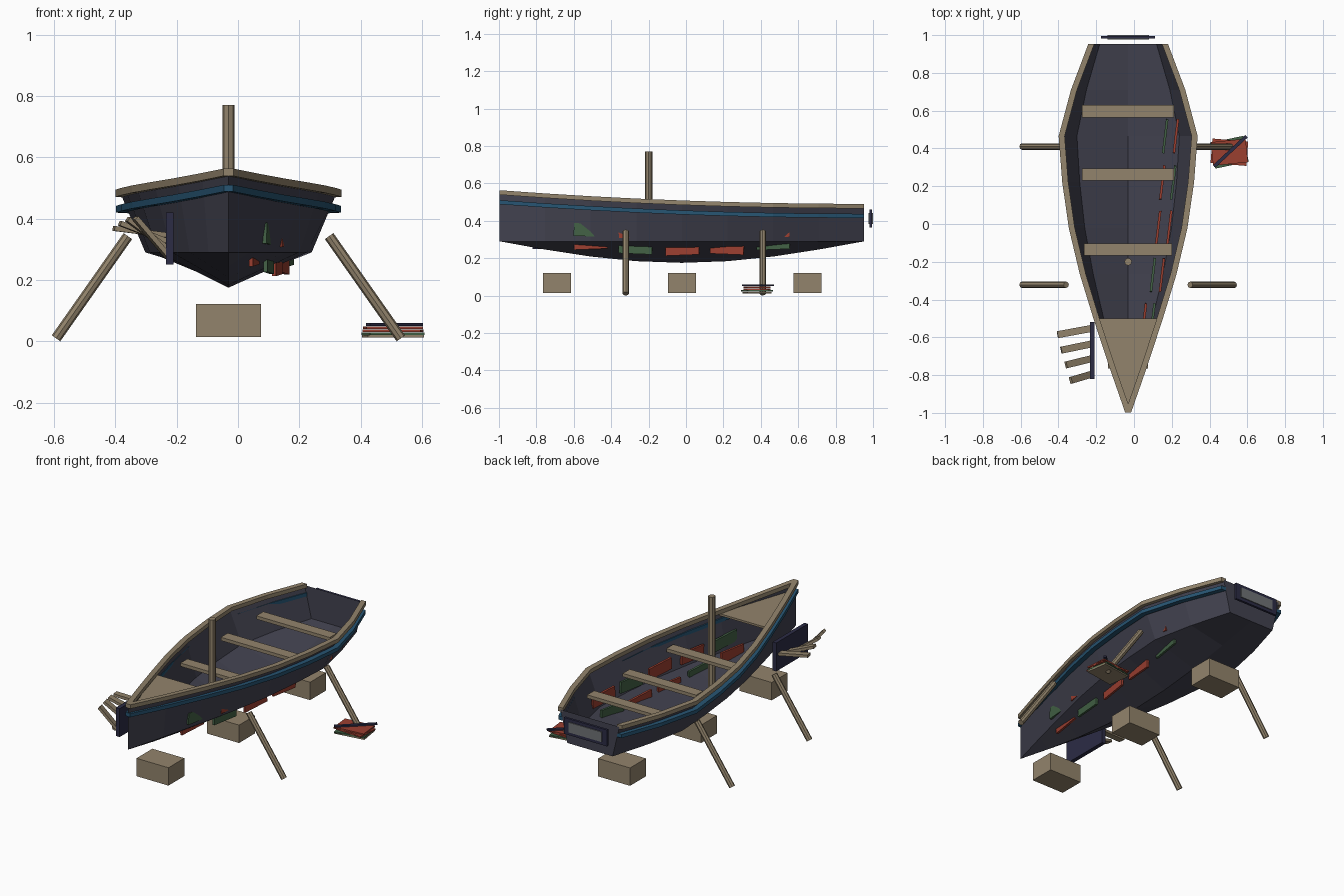
import bpy, bmesh, math
from mathutils import Vector, Matrix

if "Cube" in bpy.data.objects:
    bpy.data.objects.remove(bpy.data.objects["Cube"])

CX = -0.031  # hull centreline


def mat(name, r, g, b):
    m = bpy.data.materials.new(name)
    m.diffuse_color = (r, g, b, 1)
    m.use_nodes = True
    m.node_tree.nodes["Principled BSDF"].inputs["Base Color"].default_value = m.diffuse_color
    return m


SLATE = mat("slate", 0.055, 0.055, 0.08)
WOOD = mat("wood", 0.29, 0.23, 0.15)
BLUE = mat("blue", 0.02, 0.09, 0.17)
RED = mat("red", 0.33, 0.05, 0.03)
GREEN = mat("green", 0.055, 0.12, 0.06)
NAVY = mat("navy", 0.025, 0.025, 0.06)
GREY = mat("grey", 0.16, 0.17, 0.18)


def from_bm(name, bm, m):
    bmesh.ops.recalc_face_normals(bm, faces=bm.faces)
    me = bpy.data.meshes.new(name)
    bm.to_mesh(me)
    bm.free()
    ob = bpy.data.objects.new(name, me)
    bpy.context.collection.objects.link(ob)
    me.materials.append(m)
    return ob


def box(name, c, size, m, rot=None):
    bm = bmesh.new()
    bmesh.ops.create_cube(bm, size=1, matrix=Matrix.Diagonal((*size, 1)))
    ob = from_bm(name, bm, m)
    ob.matrix_world = Matrix.Translation(c) @ (rot.to_4x4() if rot else Matrix())
    return ob


def pole(name, a, b, r, sides=8):
    a, b = Vector(a), Vector(b)
    d = b - a
    bm = bmesh.new()
    bmesh.ops.create_cone(bm, cap_ends=True, segments=sides, radius1=r, radius2=r, depth=d.length)
    ob = from_bm(name, bm, WOOD)
    ob.matrix_world = Matrix.Translation((a + b) / 2) @ d.to_track_quat('Z', 'Y').to_matrix().to_4x4()
    return ob


def loft(name, rings, m, closed=False):
    bm = bmesh.new()
    vs = [[bm.verts.new(p) for p in ring] for ring in rings]
    n = len(vs[0])
    for r0, r1 in zip(vs, vs[1:]):
        for i in range(n if closed else n - 1):
            j = (i + 1) % n
            bm.faces.new((r0[i], r0[j], r1[j], r1[i]))
    bm.faces.new(vs[-1])
    if closed:
        bm.faces.new(vs[0])
    bmesh.ops.remove_doubles(bm, verts=bm.verts, dist=0.0005)
    return from_bm(name, bm, m)


# Hull stations: half widths from bow to stern, with sheer and keel curves
HALF = [0, 0.085, 0.165, 0.24, 0.298, 0.333, 0.352, 0.287, 0.195]
T = [i / 8 for i in range(9)]


def yy(t):
    return -0.997 + 1.95 * t


def sheer(t):
    return 0.478 + 0.073 * (1 - t) ** 2


# Hull: V bottom, flared sides, flat transom
rings = []
for t, w in zip(T, HALF):
    y, c, k = yy(t), w * 0.77, 0.29 - 0.115 * math.sin(math.pi * t)
    rings.append([(CX - w, y, sheer(t)), (CX - c, y, 0.29), (CX, y, k),
                  (CX + c, y, 0.29), (CX + w, y, sheer(t))])
loft("hull", rings, SLATE)

# Gunwale rails and blue rubbing strakes
for side, s in (("left", -1), ("right", 1)):
    for label, dz, hw, hh, m in (("gunwale", 0, 0.016, 0.012, WOOD), ("blue_strake", -0.052, 0.015, 0.011, BLUE)):
        rs = []
        for t, w in zip(T, HALF):
            x, z = CX + s * w, sheer(t) + dz
            rs.append([(x + a * hw, yy(t), z + b * hh) for a, b in ((-1, -1), (1, -1), (1, 1), (-1, 1))])
        loft(f"{label}_{side}", rs, m, closed=True)

# Foredeck
bm = bmesh.new()
tri = [bm.verts.new(p) for p in ((CX - 0.163, -0.5, 0.495), (CX + 0.163, -0.5, 0.495), (CX, -0.99, 0.495))]
ext = bmesh.ops.extrude_face_region(bm, geom=[bm.faces.new(tri)])
bmesh.ops.translate(bm, vec=(0, 0, 0.012), verts=[v for v in ext["geom"] if isinstance(v, bmesh.types.BMVert)])
from_bm("foredeck", bm, WOOD)

# Seats
for y, w in ((-0.135, 0.465), (0.262, 0.487), (0.598, 0.487)):
    box("seat", (CX, y, 0.42), (w, 0.066, 0.02), WOOD)

# Mast stub, side props and keel blocks
pole("mast", (CX, -0.2, 0.2), (CX, -0.2, 0.77), 0.02)
for s in (-1, 1):
    for y in (-0.322, 0.41):
        pole("side_prop", (CX + s * 0.562, y, 0.01), (CX + s * 0.328, y, 0.343), 0.017)
for y in (-0.69, -0.022, 0.65):
    box("keel_block", (CX, y, 0.068), (0.212, 0.15, 0.107), WOOD)

# Hull patches, lower and upper rows
lower = [(-0.51, 0.053, 0.282, RED), (-0.27, 0.1, 0.257, GREEN), (-0.02, 0.128, 0.25, RED),
         (0.22, 0.15, 0.255, RED), (0.465, 0.165, 0.28, GREEN)]
upper = [(-0.51, 0.098, 0.35, GREEN), (-0.27, 0.148, 0.345, RED), (-0.02, 0.187, 0.345, RED),
         (0.22, 0.208, 0.345, GREEN), (0.465, 0.222, 0.35, RED)]
for i, (y, x, z, m) in enumerate(lower + upper):
    rot = Matrix.Rotation(-0.12, 3, 'Z') @ Matrix.Rotation(0.04 * (-1) ** i, 3, 'X')
    box("hull_patch", (x, y, z), (0.013, 0.18, 0.068), m, rot)

# Side board with fanned slats
box("side_board", (-0.222, -0.67, 0.335), (0.024, 0.3, 0.17), NAVY)
for y, x0, z0, z1 in ((-0.57, -0.405, 0.368, 0.345), (-0.652, -0.385, 0.385, 0.322),
                      (-0.73, -0.36, 0.398, 0.295), (-0.812, -0.335, 0.402, 0.268)):
    a, b = Vector((x0, y - 0.016, z0)), Vector((-0.22, y + 0.018, z1))
    d = (b - a).normalized()
    side = Vector((0, 0, 1)).cross(d).normalized()
    rot = Matrix((d, side, d.cross(side))).transposed()
    box("board_slat", (a + b) / 2, ((b - a).length, 0.037, 0.016), WOOD, rot)

# Stern plate with grey panel
box("stern_plate", (CX, 0.988, 0.412), (0.285, 0.014, 0.098), NAVY)
box("stern_panel", (CX, 0.988, 0.412), (0.22, 0.024, 0.06), GREY)

# Stack of loose boards on the ground
for z, sx, sy, ang, m in ((0.016, 0.185, 0.13, 0.15, WOOD), (0.025, 0.18, 0.14, 0.2, GREEN),
                          (0.034, 0.19, 0.13, -0.08, RED), (0.044, 0.185, 0.125, 0.1, RED)):
    box("loose_board", (0.505, 0.38, z), (sx, sy, 0.008), m, Matrix.Rotation(ang, 3, 'Z'))
box("loose_stick", (0.51, 0.385, 0.055), (0.235, 0.018, 0.009), NAVY, Matrix.Rotation(0.75, 3, 'Z'))
